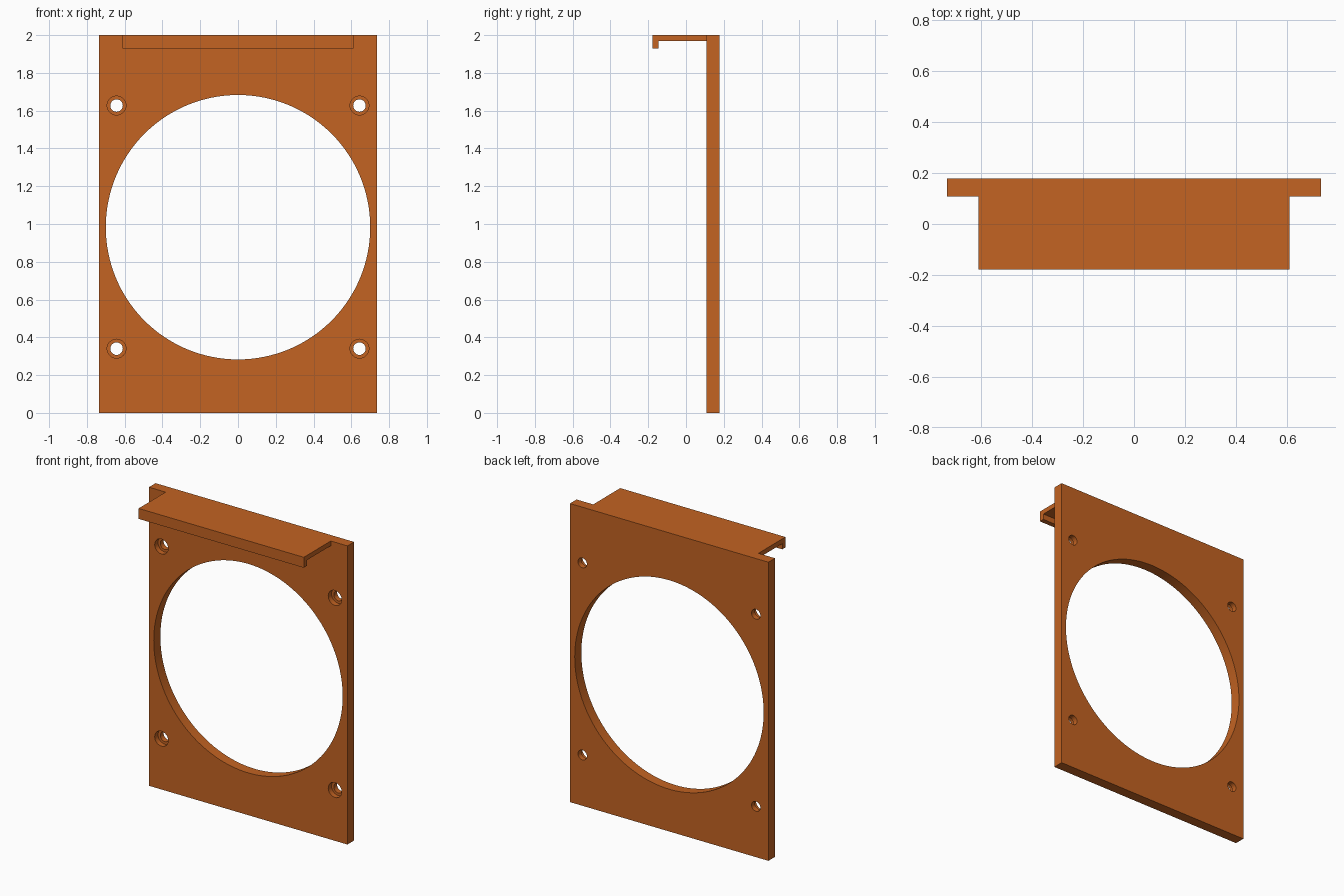
import bpy, bmesh, math
from mathutils import Matrix

if "Cube" in bpy.data.objects:
    bpy.data.objects.remove(bpy.data.objects["Cube"])

orange = bpy.data.materials.new("burnt orange")
orange.diffuse_color = (0.546, 0.125, 0.016, 1)
orange.use_nodes = True
orange.node_tree.nodes["Principled BSDF"].inputs["Base Color"].default_value = orange.diffuse_color

BACK, FRONT = 0.178, 0.108          # plate faces along y
HALF_W, HEIGHT = 0.735, 2.0


def extrude_profile(name, profile, half_width):
    """Extrude a (y, z) outline symmetrically along x."""
    bm = bmesh.new()
    face = bm.faces.new([bm.verts.new((-half_width, y, z)) for y, z in profile])
    out = bmesh.ops.extrude_face_region(bm, geom=[face])
    verts = [g for g in out["geom"] if isinstance(g, bmesh.types.BMVert)]
    bmesh.ops.translate(bm, verts=verts, vec=(2 * half_width, 0, 0))
    bmesh.ops.recalc_face_normals(bm, faces=bm.faces)
    return make_object(name, bm)


def make_object(name, bm):
    mesh = bpy.data.meshes.new(name)
    bm.to_mesh(mesh)
    bm.free()
    mesh.materials.append(orange)
    obj = bpy.data.objects.new(name, mesh)
    bpy.context.collection.objects.link(obj)
    return obj


def drill(target, x, z, radius, y0, y1, sides):
    """Cut a round hole along y from y0 to y1."""
    bm = bmesh.new()
    place = Matrix.Translation((x, (y0 + y1) / 2, z)) @ Matrix.Rotation(math.pi / 2, 4, 'X')
    bmesh.ops.create_cone(bm, cap_ends=True, segments=sides, radius1=radius,
                          radius2=radius, depth=y1 - y0, matrix=place)
    cutter = make_object("hole_cutter", bm)
    cutter.hide_render = True
    mod = target.modifiers.new("hole", 'BOOLEAN')
    mod.operation, mod.solver, mod.object = 'DIFFERENCE', 'EXACT', cutter
    bpy.context.view_layer.objects.active = target
    bpy.ops.object.modifier_apply(modifier=mod.name)
    bpy.data.objects.remove(cutter)


# Upright plate
plate = extrude_profile("mounting_plate", [(FRONT, 0), (BACK, 0), (BACK, HEIGHT), (FRONT, HEIGHT)], HALF_W)

# Large round opening
drill(plate, 0, 0.983, 0.70, 0, 0.3, 128)

# Four screw holes, counterbored from the front
for x in (-0.643, 0.643):
    for z in (0.34, 1.627):
        drill(plate, x, z, 0.033, 0, 0.3, 32)
        drill(plate, x, z, 0.05, 0, FRONT + 0.035, 32)

# Top shelf ending in a short downward lip
extrude_profile("hook_shelf", [(FRONT, 2.0), (-0.178, 2.0), (-0.178, 1.93), (-0.145, 1.93),
                               (-0.145, 1.968), (FRONT, 1.968)], 0.612)

# Smooth the hole walls, keep the edges sharp
bpy.ops.object.select_all(action='DESELECT')
plate.select_set(True)
bpy.context.view_layer.objects.active = plate
bpy.ops.object.shade_smooth_by_angle(angle=math.radians(30))
